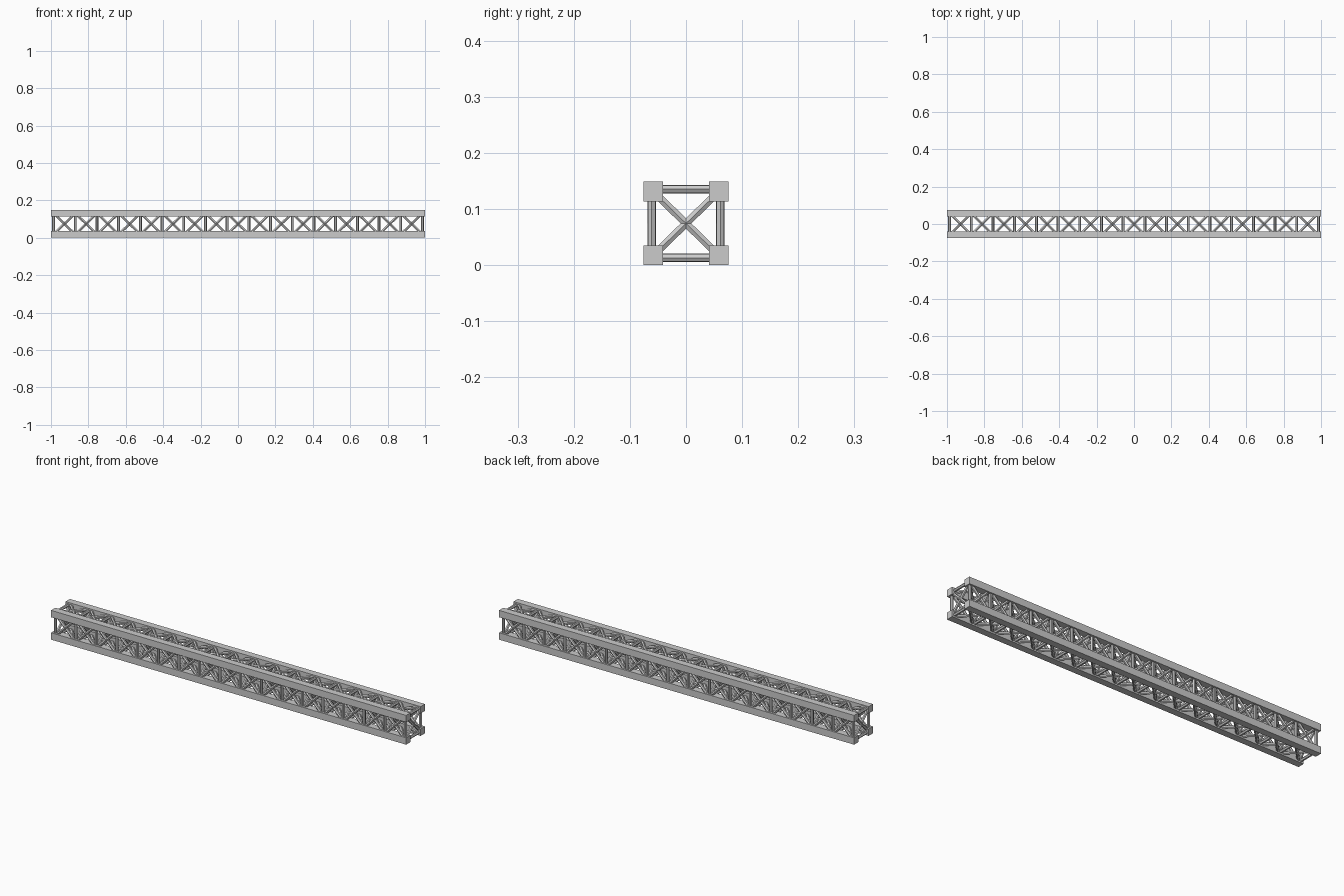
import bpy, bmesh, math
from mathutils import Vector

if "Cube" in bpy.data.objects:
    bpy.data.objects.remove(bpy.data.objects["Cube"])

H = 0.149            # overall height
CZ = H / 2
W = 0.152            # overall width
C = 0.035            # chord side
CY, CH = (W - C) / 2, (H - C) / 2   # chord centre offsets
F = 0.0612           # offset of the bracing planes
R = 0.0077           # brace radius
PANELS = 17
X0 = 0.986
xs = [-X0 + 2 * X0 * i / PANELS for i in range(PANELS + 1)]


def finish(bm, name):
    bmesh.ops.recalc_face_normals(bm, faces=bm.faces)
    me = bpy.data.meshes.new(name)
    bm.to_mesh(me)
    bm.free()
    ob = bpy.data.objects.new(name, me)
    bpy.context.collection.objects.link(ob)
    return ob


def bar(bm, a, b, ref):
    """Six-sided bar from a to b with one edge facing ref."""
    a, b, u = Vector(a), Vector(b), Vector(ref)
    v = (b - a).normalized().cross(u)
    ring = [(u * math.cos(k * math.pi / 3) + v * math.sin(k * math.pi / 3)) * R for k in range(6)]
    lo = [bm.verts.new(a + p) for p in ring]
    hi = [bm.verts.new(b + p) for p in ring]
    for k in range(6):
        j = (k + 1) % 6
        bm.faces.new((lo[k], lo[j], hi[j], hi[k]))
    bm.faces.new(lo[::-1])
    bm.faces.new(hi)


# Four long square chords
for sy, ny in ((-1, "front"), (1, "back")):
    for sz, nz in ((-1, "lower"), (1, "upper")):
        bm = bmesh.new()
        bmesh.ops.create_cube(bm, size=1)
        for v in bm.verts:
            v.co = (v.co.x * 2, v.co.y * C + sy * CY, v.co.z * C + CZ + sz * CH)
        finish(bm, f"{nz}_{ny}_chord")

# Lattice faces: posts and crossed diagonals
for s, side, level in ((-1, "front", "bottom"), (1, "back", "top")):
    # vertical face
    posts, diags = bmesh.new(), bmesh.new()
    y = s * F
    for x in xs:
        bar(posts, (x, y, CZ - CH), (x, y, CZ + CH), (1, 0, 0))
    for a, b in zip(xs, xs[1:]):
        for t in (-1, 1):
            bar(diags, (a, y, CZ - t * CH), (b, y, CZ + t * CH), (0, 1, 0))
    finish(posts, side + "_posts")
    finish(diags, side + "_diagonals")

    # horizontal face
    struts, diags = bmesh.new(), bmesh.new()
    z = CZ + s * F
    for x in xs:
        bar(struts, (x, -CY, z), (x, CY, z), (1, 0, 0))
    for a, b in zip(xs, xs[1:]):
        for t in (-1, 1):
            bar(diags, (a, -t * CY, z), (b, t * CY, z), (0, 0, 1))
    finish(struts, level + "_struts")
    finish(diags, level + "_diagonals")

# Crossed braces inside every frame
bm = bmesh.new()
for x in xs:
    for t in (-1, 1):
        bar(bm, (x, -t * CY, CZ - CH), (x, t * CY, CZ + CH), (1, 0, 0))
finish(bm, "frame_cross_braces")
